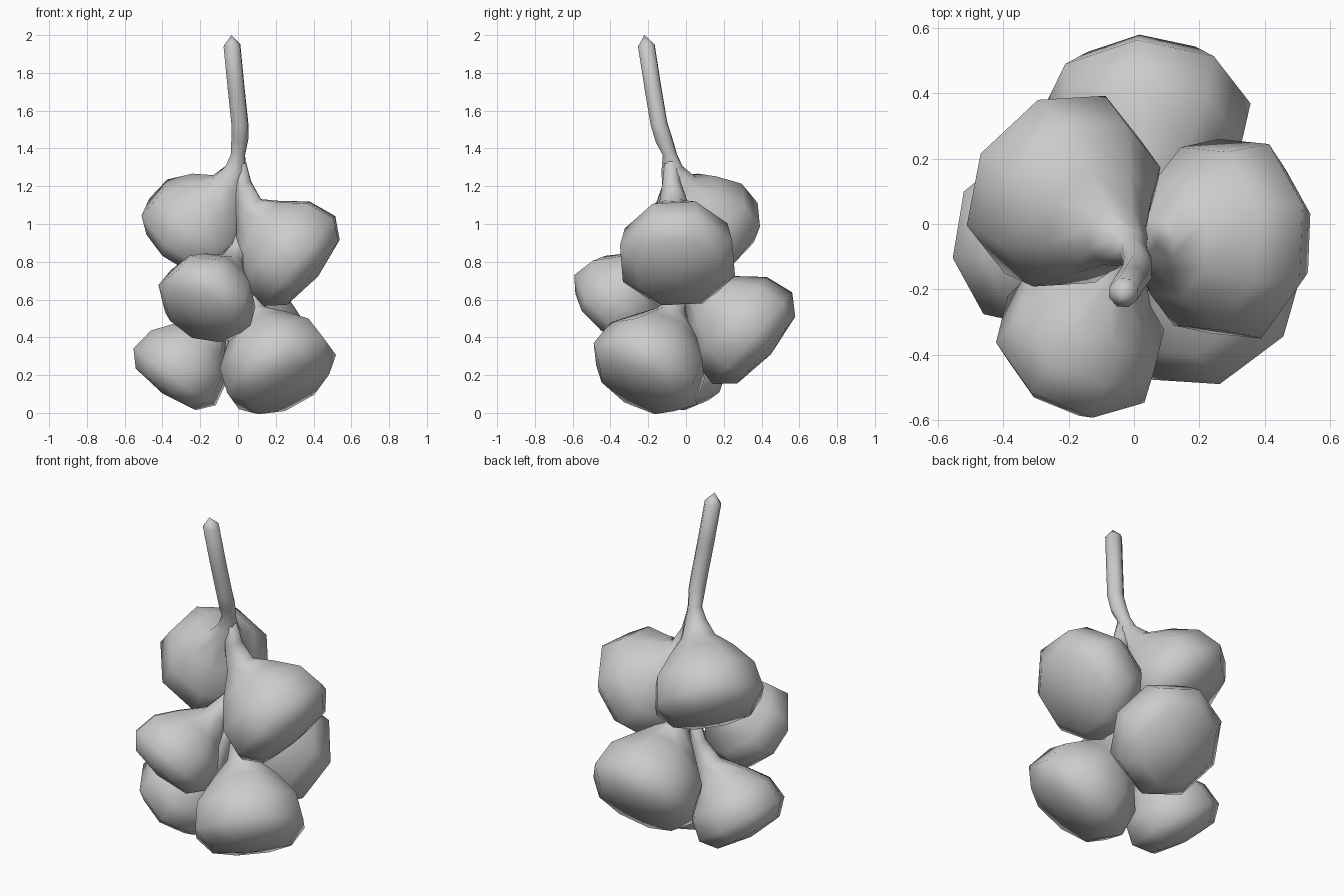
import bpy, bmesh, math
from mathutils import Vector

cube = bpy.data.objects.get("Cube")
if cube:
    bpy.data.objects.remove(cube, do_unlink=True)

grey = bpy.data.materials.new("soft grey")
grey.use_nodes = True
COLOUR = (0.6, 0.6, 0.6, 1)
grey.diffuse_color = COLOUR
grey.node_tree.nodes["Principled BSDF"].inputs["Base Color"].default_value = COLOUR

SIDES = 8
# bulb outline: distance along its axis from the centre, radius
BULB = [(-0.205, 0.192), (-0.08, 0.295), (0.075, 0.322), (0.172, 0.235)]
BULB_END = 0.205


def loft(name, start, rings, end, side, spin):
    """Skin octagonal rings (centre, direction, radius) and close both tips."""
    bm = bmesh.new()
    loops = []
    for centre, direction, radius in rings:
        d = direction.normalized()
        a = (side - d * side.dot(d)).normalized()
        b = a.cross(d)
        angles = [2 * math.pi * (i + spin) / SIDES for i in range(SIDES)]
        loops.append([bm.verts.new(centre + radius * (a * math.cos(t) + b * math.sin(t)))
                      for t in angles])
    for low, high in zip(loops, loops[1:]):
        for i in range(SIDES):
            j = (i + 1) % SIDES
            bm.faces.new((low[i], low[j], high[j], high[i]))
    for tip, loop in ((start, loops[0]), (end, loops[-1])):
        v = bm.verts.new(tip)
        for i in range(SIDES):
            bm.faces.new((loop[i], loop[(i + 1) % SIDES], v))
    bmesh.ops.recalc_face_normals(bm, faces=bm.faces)
    for f in bm.faces:
        f.smooth = True
    mesh = bpy.data.meshes.new(name)
    bm.to_mesh(mesh)
    bm.free()
    mesh.materials.append(grey)
    bpy.context.collection.objects.link(bpy.data.objects.new(name, mesh))


def bulb(name, centre, tip, azimuth, tilt, size, spin=0.3, stalk=()):
    """Pear-shaped bulb hanging outwards on a neck that bends down from its tip."""
    az, down = math.radians(azimuth), math.radians(tilt)
    out = Vector((math.cos(az), math.sin(az), 0))
    side = Vector((-math.sin(az), math.cos(az), 0))
    axis = out * math.cos(down) - Vector((0, 0, math.sin(down)))
    c, t = Vector(centre), Vector(tip)
    drop = Vector((0, 0, -1))
    rings = []
    # stalk above the neck
    path = [Vector(p) for p in stalk]
    for i, p in enumerate(path[1:], 1):
        after = path[i + 1] if i + 1 < len(path) else t
        rings.append((p, after - path[i - 1], 0.047))
    # bent neck, flaring into the bulb
    join = c + axis * BULB[0][0] * size
    bend = Vector((t.x, t.y, t.z * 0.45 + join.z * 0.55))
    for f, radius in ((0.06, 0.035), (0.35, 0.052), (0.7, 0.085)):
        p = t * (1 - f) ** 2 + bend * 2 * f * (1 - f) + join * f ** 2
        rings.append((p, drop.lerp(axis, f), radius * (1.15 if path else size)))
    # body
    for offset, radius in BULB:
        rings.append((c + axis * offset * size, axis, radius * size))
    loft(name, path[0] if path else t, rings, c + axis * BULB_END * size, side, spin)


STALK = [(-0.035, -0.22, 2.0), (-0.032, -0.21, 1.945), (-0.01, -0.175, 1.72),
         (0.01, -0.143, 1.53), (0.01, -0.118, 1.45)]

bulb("stalk_and_top_bulb", (-0.205, 0.09, 0.995), (0.0, -0.085, 1.38), 140, 50, 0.98, stalk=STALK)
bulb("upper_left_bulb", (0.265, -0.045, 0.852), (0.01, -0.08, 1.35), 0, 39, 1.0, 0.42)
bulb("front_bulb", (-0.155, -0.345, 0.613), (0.02, -0.06, 0.98), 240, 44, 0.83, 0.75)
bulb("back_bulb", (0.035, 0.295, 0.445), (0.02, -0.02, 0.95), 90, 41, 1.0, 0.1)
bulb("lower_right_bulb", (-0.3, -0.05, 0.243), (-0.04, -0.03, 0.72), 178, 55, 0.84)
bulb("lower_left_bulb", (0.2, -0.185, 0.265), (0.04, -0.05, 0.78), 314, 53, 0.99)
